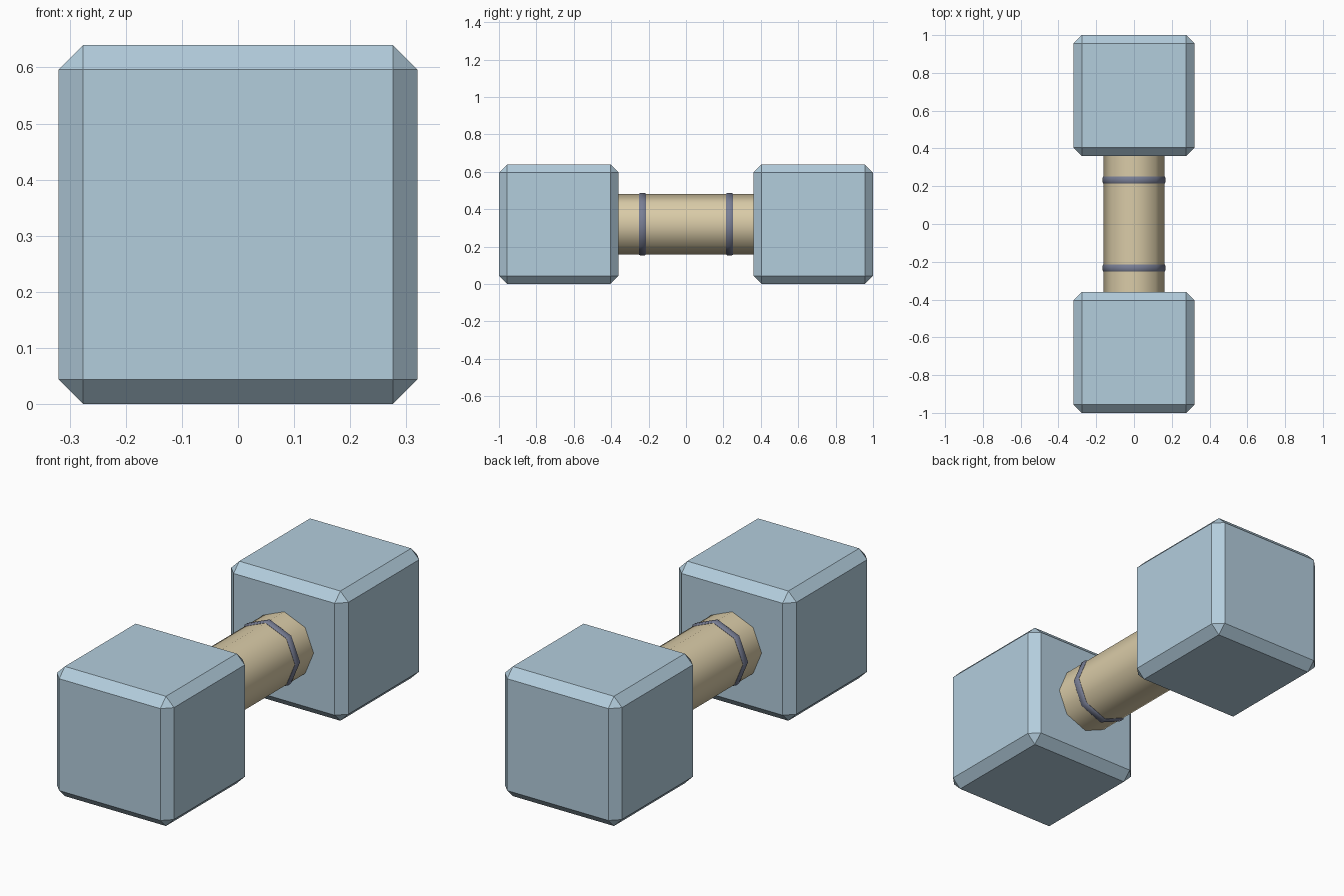
import bpy, bmesh, math
from mathutils import Matrix

if "Cube" in bpy.data.objects:
    bpy.data.objects.remove(bpy.data.objects["Cube"])

CENTRE_Z = 0.32
SIDES = 8


def material(name, rgb):
    m = bpy.data.materials.new(name)
    m.diffuse_color = (*rgb, 1)
    m.use_nodes = True
    m.node_tree.nodes["Principled BSDF"].inputs["Base Color"].default_value = m.diffuse_color
    return m


blue = material("pale blue", (0.45, 0.61, 0.72))
tan = material("tan", (0.70, 0.60, 0.39))
slate = material("slate", (0.19, 0.21, 0.30))


def finish(bm, name, mat, smooth=False):
    bmesh.ops.recalc_face_normals(bm, faces=bm.faces)
    mesh = bpy.data.meshes.new(name)
    bm.to_mesh(mesh)
    bm.free()
    mesh.materials.append(mat)
    obj = bpy.data.objects.new(name, mesh)
    bpy.context.collection.objects.link(obj)
    if smooth:
        bpy.ops.object.select_all(action='DESELECT')
        obj.select_set(True)
        bpy.context.view_layer.objects.active = obj
        bpy.ops.object.shade_smooth_by_angle(angle=math.radians(50))
    return obj


def chamfered_cube(name, y):
    bm = bmesh.new()
    bmesh.ops.create_cube(bm, size=0.64, matrix=Matrix.Translation((0, y, CENTRE_Z)))
    bmesh.ops.bevel(bm, geom=bm.edges[:], offset=0.044, segments=1,
                    profile=0.5, affect='EDGES')
    finish(bm, name, blue)


def lathe(name, profile, mat):
    # Sweep (radius, y) points around the handle axis, one corner pointing up
    bm = bmesh.new()
    rings = []
    for r, y in profile:
        rings.append([bm.verts.new((r * math.sin(a), y, CENTRE_Z + r * math.cos(a)))
                      for a in (math.tau * i / SIDES for i in range(SIDES))])
    for a, b in zip(rings, rings[1:]):
        for i in range(SIDES):
            j = (i + 1) % SIDES
            bm.faces.new((a[i], a[j], b[j], b[i]))
    bm.faces.new(rings[0])
    bm.faces.new(rings[-1])
    finish(bm, name, mat, True)


# Octagonal grip between the weights
lathe("handle", [(0.161, -0.38), (0.161, 0.38)], tan)

# Weights and grip collars at both ends
for side, s in (("front", -1), ("back", 1)):
    chamfered_cube(side + "_weight", s * 0.68)
    y = s * 0.233
    lathe(side + "_collar", [(0.155, y - 0.019), (0.162, y - 0.019), (0.167, y - 0.012),
                             (0.167, y + 0.012), (0.162, y + 0.019), (0.155, y + 0.019)], slate)
